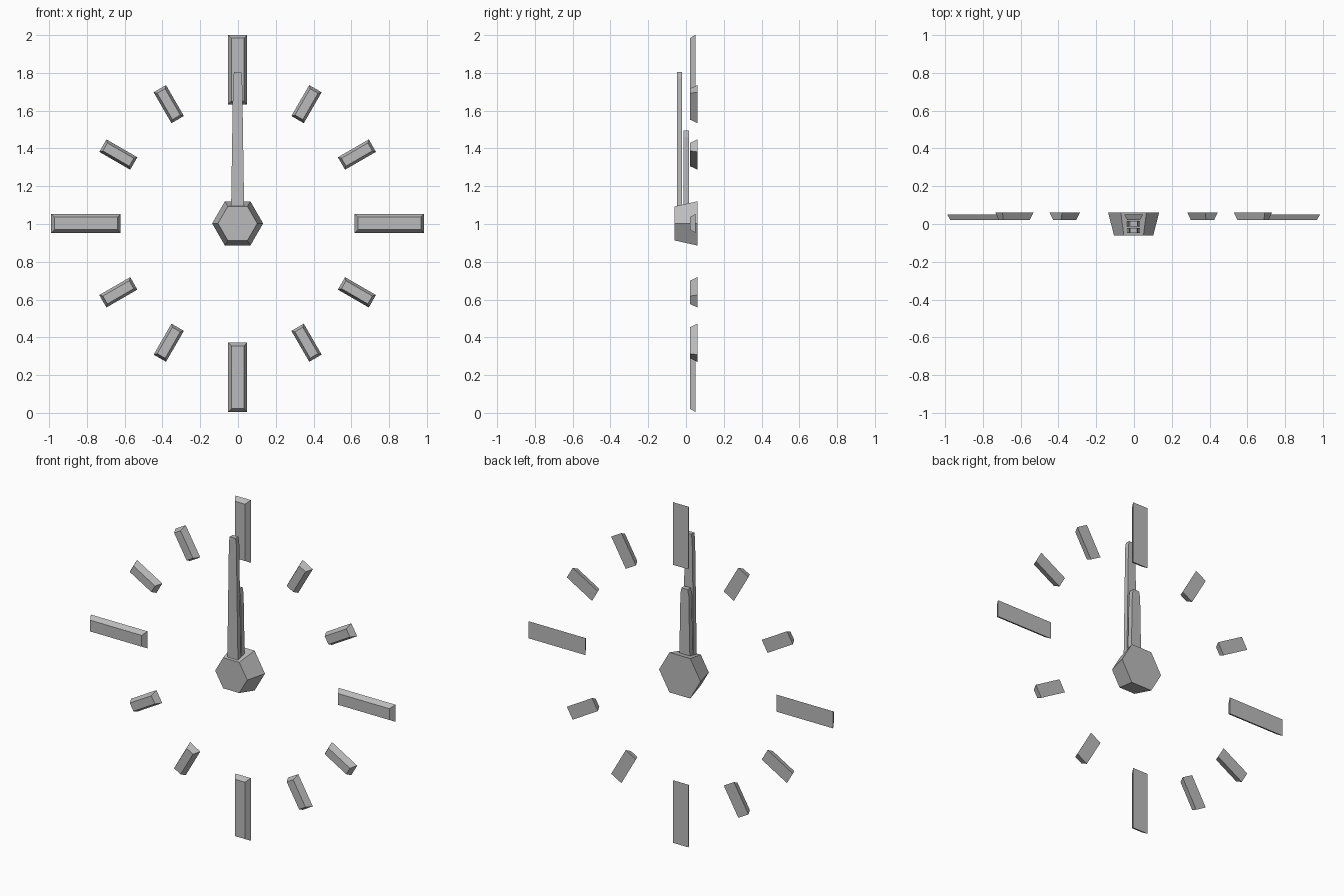
import bpy
import bmesh
from math import radians, sin, cos
from mathutils import Matrix

cube = bpy.data.objects.get("Cube")
if cube:
    bpy.data.objects.remove(cube, do_unlink=True)

CENTRE = Matrix.Translation((-0.002, 0, 1.003))

grey = bpy.data.materials.new("clock_grey")
grey.use_nodes = True
grey.diffuse_color = (0.5, 0.5, 0.5, 1)
grey.node_tree.nodes["Principled BSDF"].inputs["Base Color"].default_value = grey.diffuse_color


def loft(name, front, back, y_front, y_back, turn=0):
    """Flat-faced solid between two matching x-z outlines, turned about the dial centre."""
    bm = bmesh.new()
    rings = [[bm.verts.new((x, y, z)) for x, z in outline]
             for outline, y in ((front, y_front), (back, y_back))]
    n = len(front)
    bm.faces.new(rings[0])
    bm.faces.new(rings[1][::-1])
    for i in range(n):
        j = (i + 1) % n
        bm.faces.new((rings[0][i], rings[1][i], rings[1][j], rings[0][j]))
    bmesh.ops.recalc_face_normals(bm, faces=bm.faces)
    bm.transform(CENTRE @ Matrix.Rotation(radians(turn), 4, 'Y'))
    mesh = bpy.data.meshes.new(name)
    bm.to_mesh(mesh)
    bm.free()
    mesh.materials.append(grey)
    obj = bpy.data.objects.new(name, mesh)
    bpy.context.collection.objects.link(obj)
    return obj


def rectangle(half_width, low, high, inset=0):
    w, a, b = half_width - inset, low + inset, high - inset
    return [(-w, a), (w, a), (w, b), (-w, b)]


def hexagon(radius):
    return [(radius * cos(radians(a)), radius * sin(radians(a))) for a in range(0, 360, 60)]


def hand(name, base, shoulder, tip, length, y_front, y_back):
    """Tapered bar with slightly clipped tip corners."""
    right = [(base, 0.05), (shoulder, length - 0.035), (tip, length)]
    outline = right + [(-x, z) for x, z in reversed(right)]
    loft(name, outline, outline, y_front, y_back)


# Hour markers, long ones at the quarters
for hour in range(1, 13):
    if hour % 3 == 0:
        low, high = (0.631, 0.998) if hour % 6 == 0 else (0.62, 0.987)
        width, inset, back = 0.05, 0.017, 0.05
    else:
        low, high = 0.635, 0.824
        width, inset, back = 0.038, 0.014, 0.06
    loft(f"hour_marker_{hour}", rectangle(width, low, high, inset),
         rectangle(width, low, high), 0.02, back, hour * 30)

# Hexagonal hub
loft("hub", hexagon(0.104), hexagon(0.135), -0.06, 0.06)

# Hands
hand("minute_hand", 0.035, 0.024, 0.019, 0.802, -0.047, -0.02)
hand("hour_hand", 0.035, 0.027, 0.02, 0.492, -0.012, 0.016)
